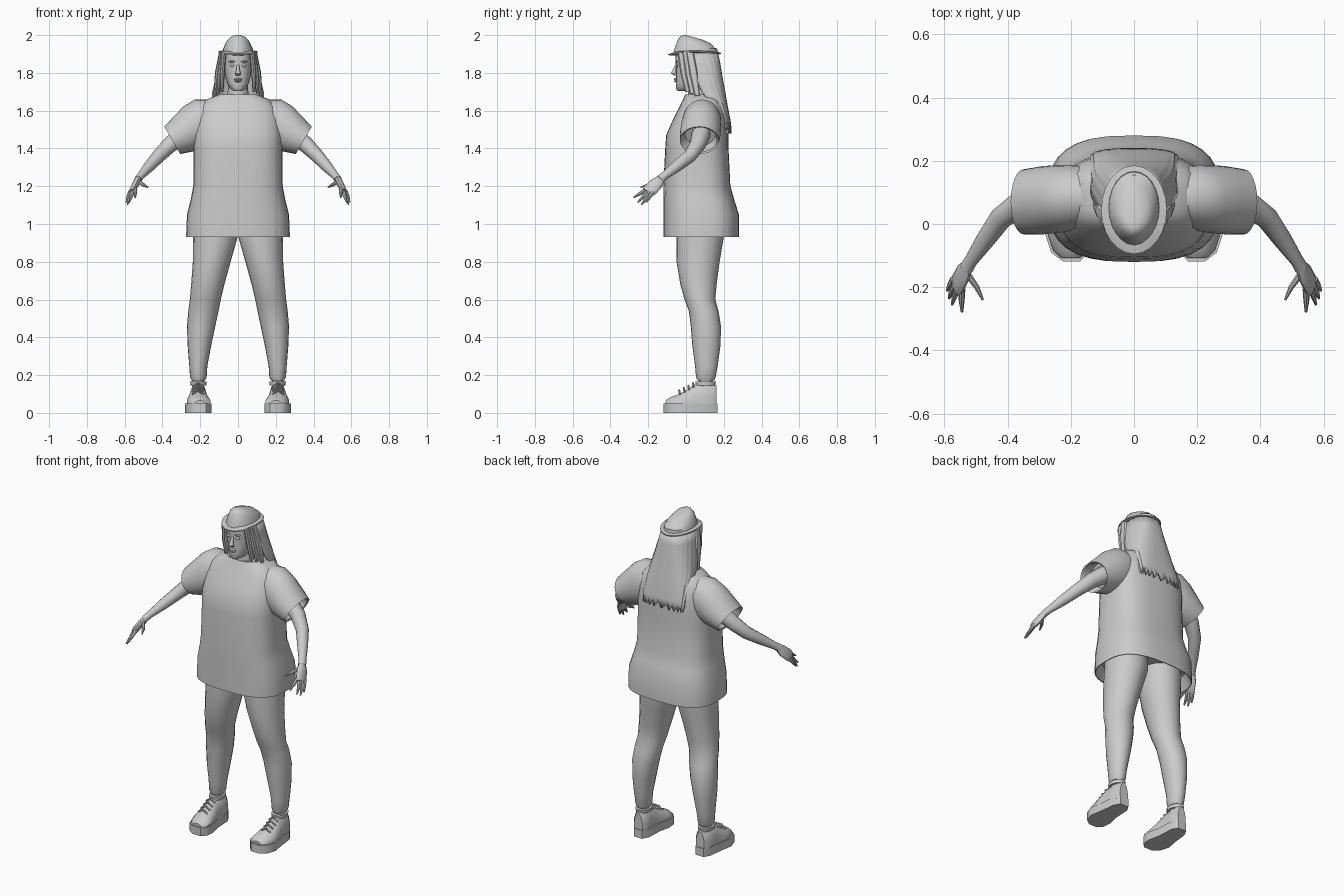
import bpy, bmesh, math
from mathutils import Vector

if "Cube" in bpy.data.objects:
    bpy.data.objects.remove(bpy.data.objects["Cube"])

grey = bpy.data.materials.new("plain grey")
grey.use_nodes = True
COLOUR = (0.6, 0.6, 0.6, 1)
grey.diffuse_color = COLOUR
grey.node_tree.nodes["Principled BSDF"].inputs["Base Color"].default_value = COLOUR
parts = []


def finish(name, bm, mirror=False, smooth=0):
    """Turn a bmesh into an object, optionally mirrored and subdivided."""
    bmesh.ops.recalc_face_normals(bm, faces=bm.faces)
    mesh = bpy.data.meshes.new(name)
    bm.to_mesh(mesh)
    bm.free()
    mesh.materials.append(grey)
    ob = bpy.data.objects.new(name, mesh)
    bpy.context.collection.objects.link(ob)
    if mirror:
        ob.modifiers.new("mirror", "MIRROR").use_mirror_merge = False
    if smooth:
        ob.modifiers.new("subdivision", "SUBSURF").levels = smooth
        ob.modifiers["subdivision"].render_levels = smooth
    parts.append(ob)
    return ob


def loft(name, rings, normal=None, sides=20, power=2.0, **kw):
    """Skin rings (x, y, z, half width, half depth); width lies across, depth fore and aft."""
    bm = bmesh.new()
    centres = [Vector(r[:3]) for r in rings]
    loops = []
    for i, (c, r) in enumerate(zip(centres, rings)):
        d = normal or (centres[min(i + 1, len(rings) - 1)] - centres[max(i - 1, 0)])
        d = Vector(d).normalized()
        u = Vector((0, 1, 0)).cross(d).normalized()
        v = d.cross(u)
        loop = []
        for k in range(sides):
            a = math.tau * k / sides
            ca, sa = math.cos(a), math.sin(a)
            p = u * math.copysign(abs(ca) ** (2 / power), ca) * r[3]
            p += v * math.copysign(abs(sa) ** (2 / power), sa) * r[4]
            loop.append(bm.verts.new(c + p))
        loops.append(loop)
    for a, b in zip(loops, loops[1:]):
        for k in range(sides):
            j = (k + 1) % sides
            bm.faces.new((a[k], a[j], b[j], b[k]))
    bm.faces.new(loops[0])
    bm.faces.new(loops[-1])
    return finish(name, bm, **kw)


def stack(name, levels, **kw):
    """Loft level rings given as (z, x centre, half width, front y, back y)."""
    rings = [(x, (f + b) / 2, z, w, (b - f) / 2) for z, x, w, f, b in levels]
    return loft(name, rings, normal=(0, 0, 1), **kw)


def ball(name, centre, size, **kw):
    bm = bmesh.new()
    bmesh.ops.create_uvsphere(bm, u_segments=12, v_segments=8, radius=1)
    for v in bm.verts:
        v.co = Vector(c + p * s for c, p, s in zip(centre, v.co, size))
    return finish(name, bm, **kw)


# Loose shirt with a hollow hem
stack("shirt", [
    (1.0, 0, .24, -.09, .25), (.93, 0, .27, -.115, .275), (.93, 0, .275, -.12, .28),
    (1.05, 0, .27, -.12, .28), (1.13, 0, .25, -.12, .255), (1.2, 0, .237, -.12, .235),
    (1.4, 0, .235, -.11, .225), (1.47, 0, .235, -.105, .225), (1.55, 0, .225, -.07, .22),
    (1.62, 0, .205, -.035, .2), (1.66, 0, .165, -.015, .18), (1.685, 0, .1, -.005, .15),
    (1.675, 0, .075, .005, .13)], sides=32, power=2.8)
loft("sleeve", [
    (.1, .085, 1.58, .09, .08), (.17, .085, 1.555, .12, .1), (.23, .08, 1.515, .122, .107),
    (.29, .075, 1.475, .105, .108), (.348, .07, 1.443, .084, .103),
    (.342, .07, 1.446, .076, .095), (.29, .075, 1.475, .07, .08)],
    normal=(.86, 0, -.5), sides=24, mirror=True)

# Arms, palms and fingers
loft("arm", [
    (.28, .08, 1.48, .05, .05), (.36, .062, 1.42, .043, .043), (.42, .02, 1.36, .036, .036),
    (.47, -.05, 1.305, .03, .03), (.515, -.115, 1.255, .02, .022),
    (.53, -.14, 1.235, .02, .024)], sides=14, mirror=True)
loft("palm", [
    (.525, -.13, 1.243, .018, .02), (.54, -.155, 1.215, .018, .036),
    (.558, -.19, 1.18, .016, .038), (.564, -.2, 1.168, .01, .034)], sides=12, mirror=True)
fingers = {
    "thumb": ((.53, -.155, 1.225), (.497, -.2, 1.205), (.478, -.24, 1.195)),
    "index_finger": ((.545, -.205, 1.185), (.545, -.245, 1.16), (.544, -.278, 1.14)),
    "middle_finger": ((.556, -.2, 1.175), (.568, -.23, 1.14), (.575, -.255, 1.115)),
    "ring_finger": ((.562, -.192, 1.168), (.578, -.215, 1.13), (.585, -.235, 1.103)),
    "little_finger": ((.57, -.175, 1.17), (.583, -.195, 1.14), (.591, -.21, 1.115))}
for name, joints in fingers.items():
    loft(name, [(*p, r, r) for p, r in zip(joints, (.012, .009, .004))], sides=8, mirror=True)

# Legs with cuffs, and bare ankles
stack("leg", [
    (1.02, .12, .115, -.05, .2), (.93, .12, .118, -.05, .2), (.8, .139, .1, -.05, .178),
    (.68, .16, .088, -.03, .162), (.6, .173, .082, -.008, .155), (.54, .183, .08, .015, .172),
    (.46, .195, .075, .025, .185), (.36, .204, .063, .033, .183), (.25, .21, .048, .048, .168),
    (.19, .21, .044, .053, .157), (.172, .21, .035, .06, .15)], sides=20, mirror=True)
stack("ankle", [(.1, .21, .03, .07, .14), (.2, .21, .03, .07, .14)], sides=12, mirror=True)


def shoe_part(name, stations):
    """Loft a shoe piece along y from stations (y, x centre, half width, bottom z, top z)."""
    bm = bmesh.new()
    rows = []
    for y, x, w, lo, hi in stations:
        h = hi - lo
        outline = [(-w, lo), (-w, lo + .45 * h), (-w * .72, lo + .8 * h), (-w * .3, hi),
                   (w * .3, hi), (w * .72, lo + .8 * h), (w, lo + .45 * h), (w, lo)]
        rows.append([bm.verts.new((x + dx, y, z)) for dx, z in outline])
    for a, b in zip(rows, rows[1:]):
        for k in range(8):
            j = (k + 1) % 8
            bm.faces.new((a[k], a[j], b[j], b[k]))
    bm.faces.new(rows[0])
    bm.faces.new(rows[-1])
    finish(name, bm, mirror=True)


shoe_part("shoe_upper", [
    (-.108, .2, .03, .04, .065), (-.085, .2, .055, .04, .083), (-.04, .208, .062, .04, .098),
    (.01, .212, .055, .04, .125), (.05, .212, .046, .04, .155), (.09, .211, .044, .04, .158),
    (.14, .208, .044, .04, .16), (.162, .208, .028, .04, .145)])


# Thick soles following the foot outline
bm = bmesh.new()
outline = [(.17, -.118), (.225, -.118), (.262, -.09), (.28, -.035), (.268, .03), (.256, .13),
           (.235, .166), (.18, .166), (.16, .13), (.155, .03), (.14, -.04), (.145, -.09)]
sole = bm.faces.new([bm.verts.new((x, y, 0)) for x, y in outline])
top = bmesh.ops.extrude_face_region(bm, geom=[sole])["geom"]
for v in top:
    if isinstance(v, bmesh.types.BMVert):
        v.co.z = .05
finish("shoe_sole", bm, mirror=True)

# Laces across the instep, and the padded collar
for i in range(4):
    y, z, w = .04 - .024 * i, .15 - .013 * i, .03
    loft("lace", [(.212 - w, y, z - .012, .005, .006), (.212, y - .004, z + .008, .005, .006),
                  (.212 + w, y, z - .012, .005, .006)], sides=6, mirror=True)
stack("shoe_collar", [(.145, .21, .042, .05, .155), (.165, .21, .043, .048, .16),
                      (.165, .21, .032, .06, .148)], sides=14, mirror=True)

# Head, neck and face
stack("neck", [(1.62, 0, .07, .01, .15), (1.68, 0, .056, .012, .125),
               (1.76, 0, .05, .01, .12)], sides=16)
stack("head", [
    (1.705, 0, .022, -.045, .02), (1.715, 0, .04, -.052, .06), (1.745, 0, .057, -.053, .11),
    (1.79, 0, .069, -.052, .14), (1.83, 0, .073, -.053, .155), (1.87, 0, .075, -.057, .16),
    (1.93, 0, .07, -.05, .155)], sides=24, power=2.3)
loft("nose", [(0, -.05, 1.845, .007, .006), (0, -.06, 1.82, .009, .01),
              (0, -.066, 1.798, .014, .014), (0, -.055, 1.787, .012, .01)],
     normal=(0, 0, 1), sides=10)
ball("upper_lip", (0, -.054, 1.766), (.022, .01, .006))
ball("lower_lip", (0, -.053, 1.756), (.019, .01, .006))
ball("eye", (.03, -.046, 1.84), (.014, .008, .008), mirror=True)
ball("brow", (.031, -.05, 1.86), (.02, .007, .005), mirror=True)

# Long hair: a curtain wrapped round the back, with strand ridges
bm = bmesh.new()
rows = []
COLUMNS = 36
for z, w, front, back in [(1.91, .088, .0, .17), (1.85, .1, .02, .182), (1.78, .115, .05, .193),
                          (1.7, .133, .085, .208), (1.62, .138, .15, .222),
                          (1.54, .14, .195, .237), (1.48, .135, .205, .24)]:
    row = []
    for k in range(COLUMNS + 1):
        a = math.pi * k / COLUMNS
        ridge = 1 + (.025 if k % 3 == 0 else 0)
        x = math.copysign(abs(math.cos(a)) ** .75, math.cos(a)) * w * ridge
        y = front + (back - front) * math.sin(a) ** .6
        row.append(bm.verts.new((x, y, z + (.018 * (k % 3) if z < 1.5 else 0))))
    rows.append(row)
for a, b in zip(rows, rows[1:]):
    for k in range(COLUMNS):
        bm.faces.new((a[k], a[k + 1], b[k + 1], b[k]))
hair = finish("hair", bm)
hair.modifiers.new("thickness", "SOLIDIFY").thickness = .012

# Locks framing the face
for x0, x1, y0, y1, z1 in [(.074, .085, -.025, .01, 1.7), (.08, .105, .0, .035, 1.69),
                           (.088, .122, .02, .06, 1.68)]:
    loft("side_lock", [(x0, y0, 1.91, .012, .02), ((x0 + x1) / 2 + .004, (y0 + y1) / 2, 1.8, .013, .022),
                       (x1, y1, z1, .008, .014)], sides=8, mirror=True)

# Hat with a narrow brim and a pinched, sloping crown
brim = stack("hat_brim", [(1.897, 0, .08, -.06, .165), (1.9, 0, .104, -.095, .185),
                          (1.906, 0, .104, -.095, .185), (1.912, 0, .082, -.065, .165)], sides=24)
crown = stack("hat_crown", [(1.9, 0, .083, -.068, .168), (1.93, 0, .078, -.06, .165),
                            (1.965, 0, .064, -.045, .155), (1.985, 0, .045, -.03, .13),
                            (1.992, 0, .02, -.015, .09)], sides=24)
for v in brim.data.vertices:
    v.co.z += .9 * v.co.x ** 2 - .006 * (v.co.y < -.05)
for v in crown.data.vertices:
    if v.co.z > 1.94:
        v.co.z += .008 - max(0, v.co.y) * .28

# Smooth shading with crisp edges kept
bpy.ops.object.select_all(action="DESELECT")
for ob in parts:
    ob.select_set(True)
bpy.context.view_layer.objects.active = parts[0]
bpy.ops.object.shade_smooth_by_angle(angle=math.radians(40))
